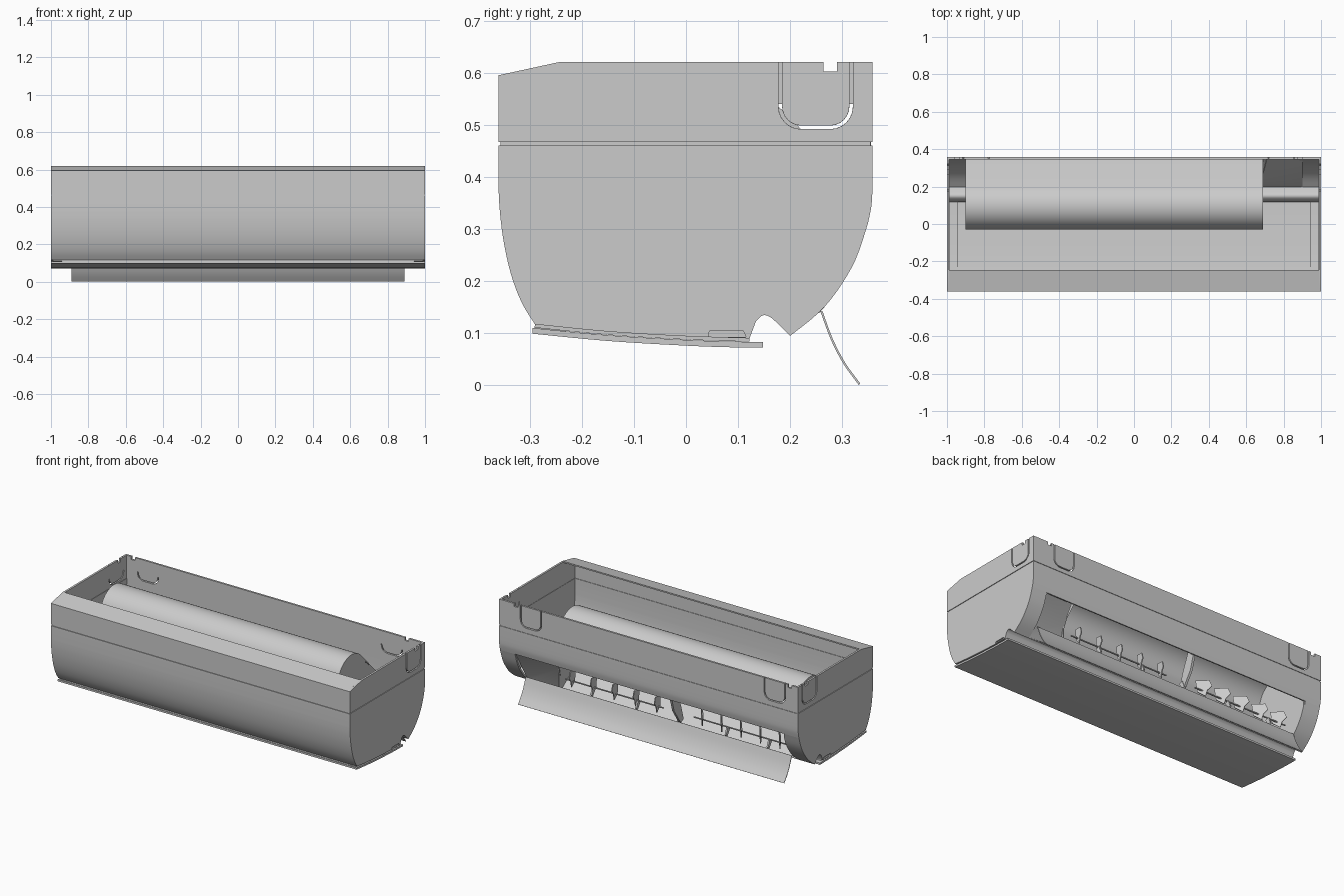
import bpy, bmesh, math
from mathutils import Vector, Matrix

if "Cube" in bpy.data.objects:
    bpy.data.objects.remove(bpy.data.objects["Cube"])


def make(name, verts, faces, thick=0.0, offset=1.0):
    me = bpy.data.meshes.new(name)
    me.from_pydata(verts, [], faces)
    ob = bpy.data.objects.new(name, me)
    bpy.context.collection.objects.link(ob)
    if thick:
        m = ob.modifiers.new("thickness", 'SOLIDIFY')
        m.thickness, m.offset, m.use_even_offset = thick, offset, True
    return ob


def prism(name, pts, x0, x1):
    """Closed (y, z) outline extruded along x."""
    n = len(pts)
    v = [(x, y, z) for x in (x0, x1) for y, z in pts]
    f = [tuple(range(n)), tuple(range(2 * n - 1, n - 1, -1))]
    f += [(i, n + i, n + (i + 1) % n, (i + 1) % n) for i in range(n)]
    ob = make(name, v, f)
    bm = bmesh.new()
    bm.from_mesh(ob.data)
    bmesh.ops.recalc_face_normals(bm, faces=bm.faces)
    bm.to_mesh(ob.data)
    bm.free()
    return ob


def sheet(name, pts, x0, x1, thick=0.01, offset=1.0):
    """Open (y, z) path swept along x, given a thickness."""
    n = len(pts)
    v = [(x, y, z) for x in (x0, x1) for y, z in pts]
    f = [(i, n + i, n + i + 1, i + 1) for i in range(n - 1)]
    return make(name, v, f, thick, offset)


def smooth(pts, k=4):
    """Catmull-Rom curve through the points."""
    p = [Vector(q) for q in [pts[0]] + pts + [pts[-1]]]
    out = []
    for a, b, c, d in zip(p, p[1:], p[2:], p[3:]):
        for i in range(k):
            t = i / k
            q = 0.5 * (2*b + (c-a)*t + (2*a-5*b+4*c-d)*t*t + (3*b-a-3*c+d)*t**3)
            out.append(tuple(q))
    return out + [tuple(pts[-1])]


def arc(cy, cz, r, a0, a1, n):
    return [(cy + r * math.cos(math.radians(a0 + (a1-a0)*i/n)),
             cz + r * math.sin(math.radians(a0 + (a1-a0)*i/n))) for i in range(n + 1)]


def box_pts(y0, y1, z0, z1):
    return [(y0, z0), (y1, z0), (y1, z1), (y0, z1)]


# lower casing outlines
front = [(-.36, .46)] + smooth([(-.36, .38), (-.357, .33), (-.349, .27), (-.335, .21),
                                (-.315, .158), (-.29, .117)])
floor = smooth([(-.29, .117), (-.15, .103), (0, .094), (.122, .09)])
notch = [(.122, .09)] + smooth([(.134, .122), (.145, .133), (.155, .134), (.166, .128)], 3) + [(.2, .095)]
back_low = smooth([(.2, .095), (.25, .135), (.288, .178), (.325, .24), (.349, .31)])
back_high = smooth([(.349, .31), (.356, .345), (.358, .38)]) + [(.358, .46)]
E = .988

sheet("lower_front", front, -E, E)
sheet("lower_back", back_high, -E, E)
sheet("floor_channel", notch, -E, E, .006)
for side, x0, x1 in (("left", -E, -.9), ("right", .9, E)):
    sheet("lower_back_" + side, back_low, x0, x1)

outline = front + floor[1:] + notch[1:] + back_low[1:] + back_high[1:]
lower_sides = [prism("lower_side_" + s, outline, x, x + .012) for s, x in (("left", -1), ("right", E))]

# recessed seam and upper casing
top = [(-.36, .467), (.358, .467), (.358, .62), (-.245, .62), (-.36, .595)]
upper_sides = [prism("upper_side_" + s, top, x, x + .012) for s, x in (("left", -1), ("right", E))]
upper_back = prism("upper_back", box_pts(.346, .358, .467, .62), -E, E)
prism("upper_front", box_pts(-.36, -.35, .467, .593), -E, E)
prism("front_slope", [(-.36, .595), (-.245, .62), (-.245, .612), (-.36, .587)], -E, E)
for y in (-.356, .346):
    prism("seam_long", box_pts(y, y + .009, .445, .48), -.99, .99)
for x in (-.996, .986):
    prism("seam_end", box_pts(-.356, .354, .445, .48), x, x + .01)

# U-shaped pipe knock-outs (grooves, open at the bend) with rim notches
def u_path(c, z):
    l, r, b, q = c - .068, c + .068, .495, .04
    return [(l, z)] + arc(l + q, b + q, q, 180, 270, 6) + arc(r - q, b + q, q, 270, 360, 6) + [(r, z)]


cutters = []


def cut(target, tools):
    for c in tools:
        m = target.modifiers.new("cut", 'BOOLEAN')
        m.object, m.operation, m.solver = c, 'DIFFERENCE', 'EXACT'
    cutters.extend(tools)


slot = [(.043, .093), (.115, .093), (.11, .104), (.045, .104)]
for i, (x0, x1) in enumerate(((-1.1, -.992), (.992, 1.1))):
    cut(lower_sides[i], [prism("slot_cutter", slot, x0, x1)])
    cut(upper_sides[i], [sheet("side_groove_cutter", u_path(.249, .65), x0, x1, .007, 0),
                         sheet("side_u_cutter", u_path(.249, .54), -1.2, 1.2, .0066, 0),
                         prism("side_notch_cutter", box_pts(.264, .29, .602, .65), -1.2, 1.2)])
for c in (.787, -.845):
    tools = [(sheet("back_groove_cutter", u_path(0, .65), -.05, .002, .007, 0), 0),
             (sheet("back_u_cutter", u_path(0, .54), -.06, .06, .0066, 0), 0),
             (prism("back_notch_cutter", box_pts(-.013, .013, .602, .65), -.06, .06), math.copysign(.1, c))]
    for o, dx in tools:
        # stand the cutter in the back wall
        o.data.transform(Matrix.Translation((c + dx, .353, 0)) @ Matrix.Rotation(-math.pi / 2, 4, 'Z'))
    cut(upper_back, [o for o, dx in tools])

# bottom frame and cover panel
for s, x0, x1 in (("left", -E, -.94), ("right", .94, E)):
    sheet("bottom_frame_" + s, floor, x0, x1, .014, .1)
sheet("bottom_frame_front", [p for p in floor if p[0] < -.215], -.94, .94, .008, -1)
panel = smooth([(-.295, .11), (-.15, .096), (0, .087), (.08, .084), (.148, .083)])
prism("bottom_panel", panel + [(y, z - .011) for y, z in reversed(panel)], -1, 1)

# fan scroll housing: roof sloping to the outlet, round front, end caps
scroll = [(.349, .357)] + arc(.1, .43, .13, 46, 200, 20) + smooth(
    [(.0, .33), (.05, .24), (.12, .165), (.2, .105)])
sheet("fan_scroll", scroll, -.9, .69, .006, 1)
prism("scroll_cap_right", scroll[1:] + [(.235, .13), (.235, .472)], .684, .69)
prism("scroll_cap_left", scroll[1:] + back_low[1:-2] + [(.346, .355)], -.9, -.894)

# recessed duct wall beside the motor bay
make("duct_end", [(.68, .235, .24), (.71, .348, .375), (.9, .348, .32), (.9, .235, .13),
                  (.69, .2, .11), (.9, .2, .1)],
     [(0, 1, 2, 3), (0, 3, 5, 4)], .005, 0)
make("duct_end_top", [(.688, .2, .495), (.688, .348, .36), (.71, .348, .36), (.688, .235, .24)],
     [(0, 1, 2, 3)], .004, 0)

# outlet vanes on each side of the divider, with their links
vane = [(-.045, .04), (-.035, -.03), (.01, -.06), (.02, -.025), (.045, .0), (.03, .035)]
for start, step, ang, depth in ((.59, -.1425, -5, .6), (-.28, -.13, 40, 1)):
    for i in range(5):
        v = prism("vane", [(y * depth, z) for y, z in vane], -.003, .003)
        v.location = (start + i * step, .245, .215)
        v.rotation_euler.z = math.radians(ang)
for x0, x1 in ((-.85, -.22), (-.02, .64)):
    prism("vane_link", box_pts(.238, .244, .186, .192), x0, x1)

# centre divider
prism("centre_divider", [(.345, .335), (.315, .23), (.265, .155), (.25, .137),
                         (.225, .15), (.25, .24), (.3, .36)], -.142, -.128)

# air flap and its brackets
sheet("air_flap", smooth([(.26, .142), (.28, .088), (.304, .042), (.333, .002)]), -.89, .89, .004, 0)
for x in (.45, .15, -.13, -.45, -.73):
    prism("flap_bracket", [(.225, .18), (.25, .19), (.266, .15), (.255, .138)], x - .005, x + .005)

# bake modifiers, drop cutters, then shade smooth with sharp edges kept
deps = bpy.context.evaluated_depsgraph_get()
deps.update()
baked = [(o, bpy.data.meshes.new_from_object(o.evaluated_get(deps)))
         for o in bpy.context.collection.objects if o not in cutters]
for o, me in baked:
    o.modifiers.clear()
    o.data = me
    me.shade_smooth()
    me.set_sharp_from_angle(angle=math.radians(25))
for c in cutters:
    bpy.data.objects.remove(c)
